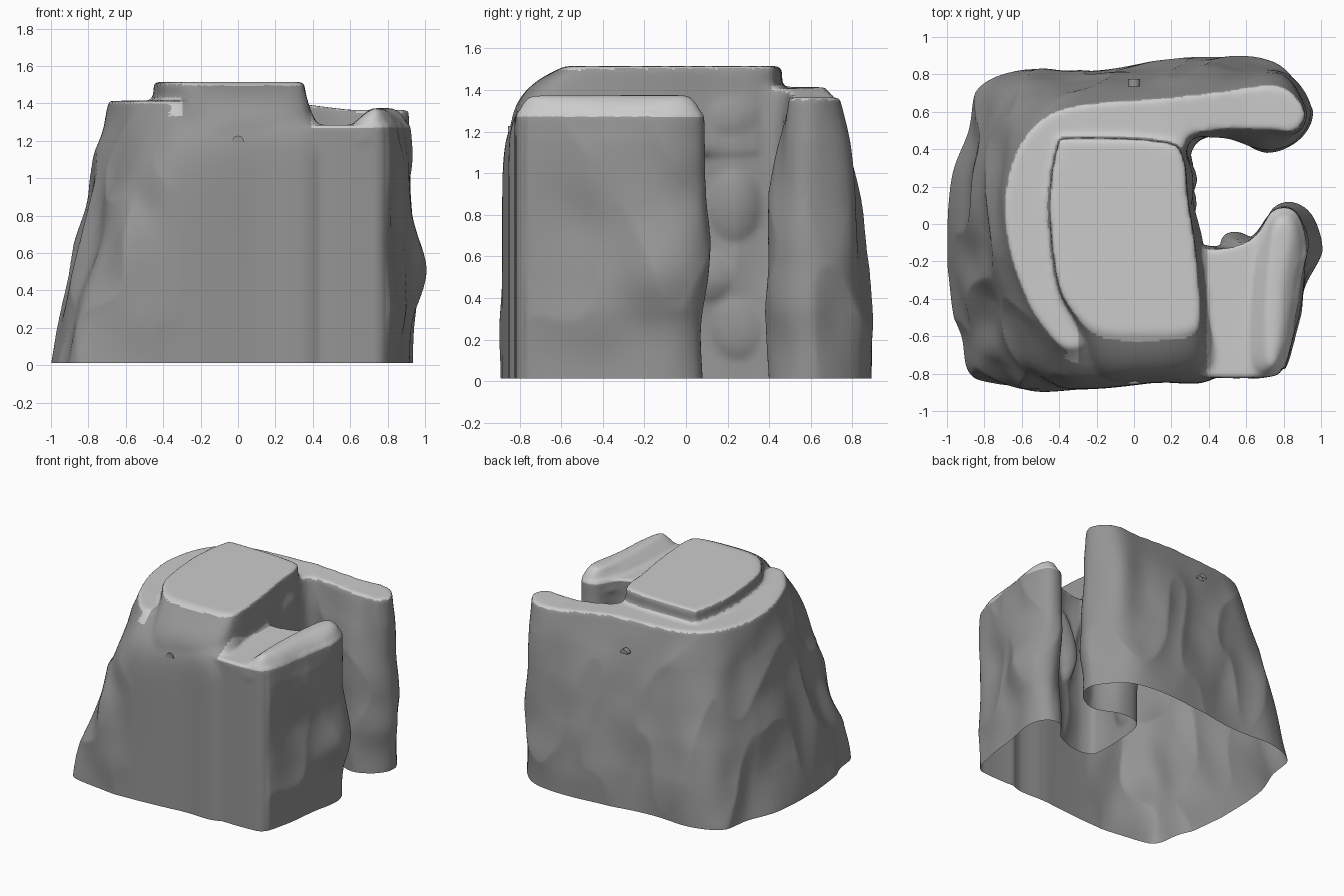
import bpy, bmesh, math
from mathutils import Vector, noise

if "Cube" in bpy.data.objects:
    bpy.data.objects.remove(bpy.data.objects["Cube"])

def smooth_loop(pts, steps=5):
    """Closed Catmull-Rom curve through 2D points."""
    n, out = len(pts), []
    for i in range(n):
        p0, p1, p2, p3 = (Vector(pts[(i + j - 1) % n]) for j in range(4))
        for s in range(steps):
            t = s / steps
            out.append(0.5 * (2 * p1 + (p2 - p0) * t + (2 * p0 - 5 * p1 + 4 * p2 - p3) * t * t
                              + (3 * p1 - p0 - 3 * p2 + p3) * t ** 3))
    return out

def loft(bm, rows, z0, z1, levels=18, slope=None, steps=5):
    """Loft from base outline to top outline; rows = (bx, by, tx, ty, curve power)."""
    rings = []
    for i in range(levels + 1):
        z = z0 + (z1 - z0) * i / levels
        t = max(0, z - max(z0, 0)) / (z1 - max(z0, 0))
        pts = [(bx + (tx - bx) * t ** k, by + (ty - by) * t ** k) for bx, by, tx, ty, k in rows]
        rings.append([bm.verts.new((p.x, p.y, z - (slope(p.x) * t if slope else 0)))
                      for p in smooth_loop(pts, steps)])
    n = len(rings[0])
    for a, b in zip(rings, rings[1:]):
        for j in range(n):
            bm.faces.new((a[j], a[(j + 1) % n], b[(j + 1) % n], b[j]))
    caps = [bm.faces.new(rings[0][::-1]), bm.faces.new(rings[-1])]
    bmesh.ops.triangulate(bm, faces=caps)

def clamp(v):
    return max(0.0, min(1.0, v))

def material(name, value):
    m = bpy.data.materials.new(name)
    m.diffuse_color = (value, value, value, 1)
    m.use_nodes = True
    m.node_tree.nodes["Principled BSDF"].inputs["Base Color"].default_value = m.diffuse_color
    return m

bm = bmesh.new()

# Main C-shaped rock wall with its upper ledge
main = [(.45, -.79, .34, -.6, 20), (.1, -.85, .1, -.6, 20), (-.3, -.885, -.2, -.62, 12),
        (-.6, -.88, -.36, -.66, 3), (-.87, -.81, -.5, -.52, 1.2), (-.93, -.6, -.58, -.38, 1),
        (-.99, -.35, -.66, -.15, 1), (-.99, .2, -.69, .12, 1), (-.9, .5, -.63, .38, 1),
        (-.82, .74, -.5, .55, 1.1), (-.6, .82, -.35, .62, 1.5), (-.3, .81, -.15, .65, 2),
        (.1, .86, .15, .67, 2), (.5, .89, .5, .71, 2.2), (.78, .83, .78, .73, 3),
        (.93, .62, .91, .61, 3), (.88, .47, .86, .5, 3), (.7, .4, .7, .51, 5),
        (.5, .47, .45, .5, 4), (.33, .43, .28, .45, 2), (.28, .2, .28, .2, 1),
        (.3, -.2, .3, -.2, 1)]
loft(bm, main, -.1, 1.415, 34, lambda x: .05 * clamp((x - .2) / .4))

# Raised plateau, its front rolling down into the front wall
plateau = [(-.42, .41, -.41, .41, 1), (-.33, .47, -.33, .46, 1), (.15, .45, .15, .44, 1),
           (.28, .37, .26, .36, 1), (.3, .12, .29, .12, 1), (.36, -.15, .33, -.15, 1),
           (.4, -.5, .35, -.5, 2), (.37, -.78, .28, -.57, 3.5), (.05, -.835, .05, -.58, 4),
           (-.2, -.82, -.18, -.57, 3), (-.35, -.55, -.32, -.48, 1),
           (-.43, -.3, -.41, -.3, 1), (-.47, .1, -.45, .1, 1)]
loft(bm, plateau, 1.1, 1.515, 20)

# Lower front right block
low = [(.28, -.79), (.45, -.822), (.68, -.82), (.78, -.79), (.84, -.62), (.88, -.35),
       (.92, -.08), (.86, .07), (.74, .07), (.62, -.08), (.4, -.14), (.2, -.14), (.2, -.6)]
loft(bm, [(x, y, x, y, 1) for x, y in low], -.1, 1.285, 20)

# Raised rim on the block
rim = [(.55, -.79, .72, -.72, 1.2), (.75, -.805, .75, -.74, 3), (.835, -.62, .77, -.62, 4),
       (.87, -.35, .79, -.3, 4), (.91, -.08, .83, -.07, 4), (.855, .06, .81, .0, 4),
       (.75, .06, .76, .0, 3), (.62, -.09, .73, -.12, 1.2), (.55, -.45, .71, -.45, 1.2)]
loft(bm, rim, 1.2, 1.375, 12)

# Stones lining the gap
for (x, y, z), (a, b, c) in [((.24, .24, .84), (.08, .17, .2)), ((.24, .26, .25), (.08, .17, .18)),
                             ((.24, .2, 1.27), (.07, .18, .13)), ((.24, .1, .5), (.07, .14, .14)),
                             ((.58, -.1, .8), (.1, .06, .3))]:
    vs = bmesh.ops.create_icosphere(bm, subdivisions=3, radius=1)["verts"]
    for v in vs:
        v.co = Vector((v.co.x * a + x, v.co.y * b + y, v.co.z * c + z))

bmesh.ops.recalc_face_normals(bm, faces=bm.faces)
src = bpy.data.meshes.new("rock_source")
bm.to_mesh(src)
bm.free()
rock = bpy.data.objects.new("rock_body", src)
bpy.context.collection.objects.link(rock)

# Fuse the masses and soften the joins
r = rock.modifiers.new("fuse", "REMESH")
r.mode, r.voxel_size = "VOXEL", .016
s = rock.modifiers.new("soften", "SMOOTH")
s.factor, s.iterations = .5, 8
dg = bpy.context.evaluated_depsgraph_get()
fused = bpy.data.meshes.new_from_object(rock.evaluated_get(dg))
rock.modifiers.clear()
rock.data = fused

# Carve slanting ridges, plus placed swells and hollows (x, y, z, width, push)
dents = [(.92, -.12, .52, .2, .07), (.87, -.5, .75, .16, -.025), (.87, -.3, 1.0, .18, .02),
         (.85, -.4, .25, .15, .02), (.9, .0, .9, .12, -.02), (-.5, -.8, .85, .14, -.04),
         (-.72, -.7, .6, .15, .02), (.9, .5, .35, .15, .01)]
bm = bmesh.new()
bm.from_mesh(fused)
bm.normal_update()
moves = []
for v in bm.verts:
    c, n = v.co, v.normal
    amount = clamp((.75 - n.z) * 3) * clamp((1.4 - c.z) * 4) * (.3 + .7 * clamp(c.z * 3))
    push = sum(d * math.exp(-((c - Vector((x, y, z))).length / w) ** 2) for x, y, z, w, d in dents)
    if c.y < -.7 and n.y < -.5:
        amount *= clamp((-c.x - .3) * 4) + clamp((c.x - .74) * 8)
    q = Vector((c.x * 2.8 + c.z * .7, c.y * 2.8 + c.z * .7, c.z * 1.1))
    ridge = .5 - 1.6 * abs(noise.noise(q + Vector((3.1, 7.7, 1.3))))
    fine = noise.noise(c * 3.5)
    moves.append(n * amount * (.042 * ridge + .012 * fine - .002 + push))
for v, m in zip(bm.verts, moves):
    v.co += m

# Open underside
bmesh.ops.bisect_plane(bm, geom=bm.verts[:] + bm.edges[:] + bm.faces[:], plane_co=(0, 0, .012),
                       plane_no=(0, 0, 1), clear_inner=True)

# Dark rock sides, pale worn tops
dark, pale = material("dark_rock", .3), material("pale_top", .8)
fused.materials.clear()
fused.materials.append(dark)
fused.materials.append(pale)
bm.normal_update()
for f in bm.faces:
    f.smooth = True
    c, nz = f.calc_center_median(), f.normal.z
    if c.x > .39 and c.y < .1:
        top = c.z > 1.272
    elif -.3 < c.x and c.y < -.5:
        top = c.z > 1.495
    else:
        top = c.z > 1.33 and nz > .6
    f.material_index = int(top)
bm.to_mesh(fused)
bm.free()

# Small half-round pegs on front and back
for name, y in (("front_peg", -.835), ("back_peg", .755)):
    bpy.ops.mesh.primitive_cylinder_add(vertices=16, radius=.033, depth=.04,
                                        location=(0, y, 1.195), rotation=(math.pi / 2, 0, 0))
    peg = bpy.context.object
    peg.name = name
    peg.data.materials.append(dark)
    b = bmesh.new()
    b.from_mesh(peg.data)
    bmesh.ops.bisect_plane(b, geom=b.verts[:] + b.edges[:] + b.faces[:], plane_co=(0, 0, 0),
                           plane_no=(0, 1, 0), clear_inner=True)
    bmesh.ops.holes_fill(b, edges=[e for e in b.edges if e.is_boundary])
    b.to_mesh(peg.data)
    b.free()
